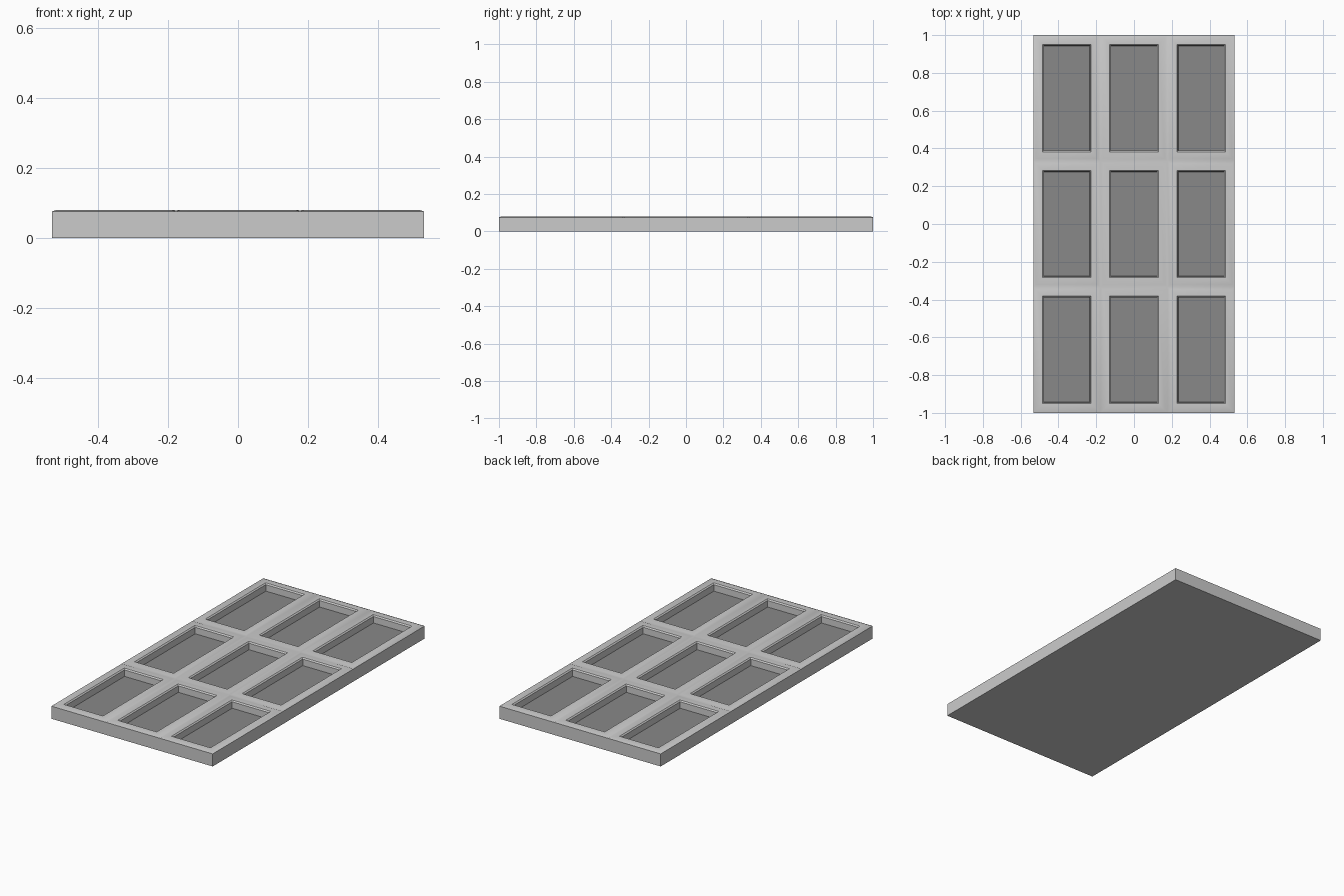
import bpy, bmesh

if "Cube" in bpy.data.objects:
    bpy.data.objects.remove(bpy.data.objects["Cube"])

HX, HY = 0.533, 1.0          # half sizes of the panel
NX, NY = 3, 3                # grid of recessed bays
CW, CH = 2 * HX / NX, 2 * HY / NY
RIM, TOP, SEAM, FLOOR = 0.075, 0.08, 0.0785, 0.035


def link(name, bm):
    bmesh.ops.remove_doubles(bm, verts=bm.verts, dist=1e-5)
    bmesh.ops.recalc_face_normals(bm, faces=bm.faces)
    me = bpy.data.meshes.new(name)
    bm.to_mesh(me)
    bm.free()
    ob = bpy.data.objects.new(name, me)
    bpy.context.collection.objects.link(ob)
    return ob


def ring(bm, cx, cy, inset, height):
    w, h = CW / 2 - inset, CH / 2 - inset
    return [bm.verts.new((cx + sx * w, cy + sy * h, height(cx + sx * w, cy + sy * h)))
            for sx, sy in ((-1, -1), (1, -1), (1, 1), (-1, 1))]


def edge_height(x, y):
    # the outer rim is lower than the shallow seams between bays
    return RIM if abs(x) > HX - 1e-4 or abs(y) > HY - 1e-4 else SEAM


# Frame: every bay is a soft rim, a flat crest and a slightly sloped pocket wall
frame = bmesh.new()
panes = bmesh.new()
for i in range(NX):
    for j in range(NY):
        cx, cy = (i + 0.5) * CW - HX, (j + 0.5) * CH - HY
        steps = ((0, edge_height), (0.013, lambda x, y: TOP),
                 (0.049, lambda x, y: TOP), (0.056, lambda x, y: TOP - 0.007),
                 (0.057, lambda x, y: FLOOR))
        rings = [ring(frame, cx, cy, d, f) for d, f in steps]
        for a, b in zip(rings, rings[1:]):
            for k in range(4):
                n = (k + 1) % 4
                frame.faces.new((a[k], a[n], b[n], b[k]))
        # Recessed floor of the bay
        panes.faces.new(ring(panes, cx, cy, 0.057, lambda x, y: FLOOR))
bmesh.ops.remove_doubles(frame, verts=frame.verts, dist=1e-5)

# Outer walls and underside, extruded down from the rim
rim = [e for e in frame.edges if e.is_boundary and all(v.co.z > FLOOR + 0.01 for v in e.verts)]
walls = bmesh.ops.extrude_edge_only(frame, edges=rim)["geom"]
for v in walls:
    if isinstance(v, bmesh.types.BMVert):
        v.co.z = 0
bmesh.ops.contextual_create(frame, geom=[g for g in walls if isinstance(g, bmesh.types.BMEdge)])
body = link("panel_frame", frame)
floors = link("bay_floors", panes)
for p in floors.data.polygons:
    if p.normal.z < 0:
        p.flip()

# Smooth the soft rims, keep the corners crisp
bpy.context.view_layer.objects.active = body
body.select_set(True)
bpy.ops.object.shade_smooth_by_angle(angle=0.52)

# Dark bay floors
dark = bpy.data.materials.new("dark_grey")
dark.diffuse_color = (0.25, 0.25, 0.25, 1)
dark.use_nodes = True
dark.node_tree.nodes["Principled BSDF"].inputs["Base Color"].default_value = dark.diffuse_color
floors.data.materials.append(dark)
